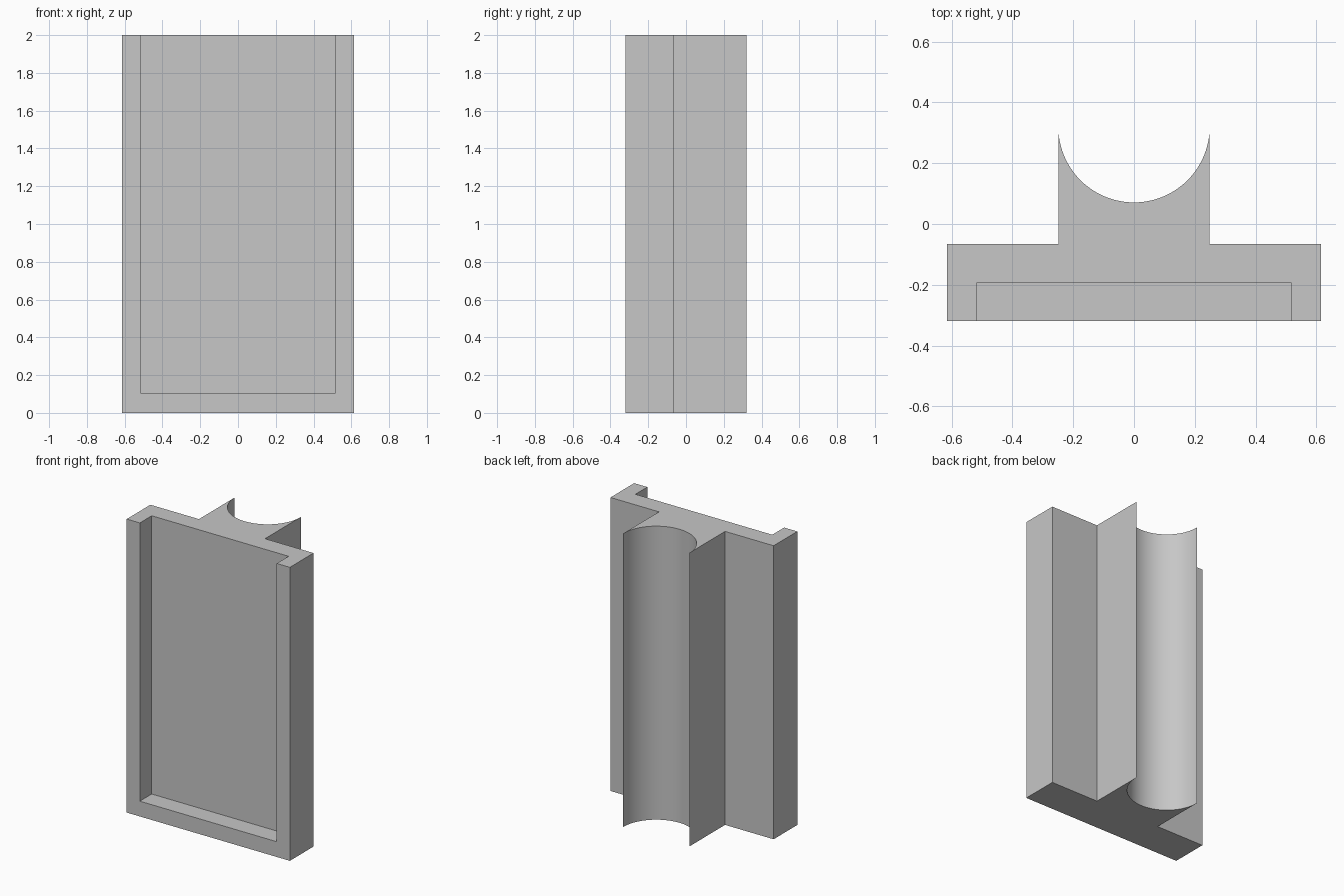
import bpy, bmesh, math

HEIGHT = 2.0
HALF_W, FRONT, BACK = 0.615, -0.32, -0.065    # plate
RADIUS, TIP = 0.249, 0.32                     # cradle groove
LIP, FLOOR = 0.516, -0.192                    # front recess
SEGMENTS = 48

old = bpy.data.objects.get("Cube")
if old:
    bpy.data.objects.remove(old, do_unlink=True)

grey = bpy.data.materials.new("light grey")
grey.use_nodes = True
colour = (0.57, 0.57, 0.57, 1)
grey.diffuse_color = colour
grey.node_tree.nodes["Principled BSDF"].inputs["Base Color"].default_value = colour


def extrude_profile(name, points, z0, z1):
    """Upright prism from a flat outline."""
    bm = bmesh.new()
    face = bm.faces.new([bm.verts.new((x, y, z0)) for x, y in points])
    out = bmesh.ops.extrude_face_region(bm, geom=[face])
    top = [v for v in out["geom"] if isinstance(v, bmesh.types.BMVert)]
    bmesh.ops.translate(bm, verts=top, vec=(0, 0, z1 - z0))
    bmesh.ops.recalc_face_normals(bm, faces=bm.faces)
    mesh = bpy.data.meshes.new(name)
    bm.to_mesh(mesh)
    bm.free()
    mesh.materials.append(grey)
    obj = bpy.data.objects.new(name, mesh)
    bpy.context.collection.objects.link(obj)
    return obj


# Plate with a half-round cradle on its back, as one outline
groove = []
for i in range(SEGMENTS + 1):
    a = math.pi * i / SEGMENTS
    groove.append((RADIUS * math.cos(a), TIP - RADIUS * math.sin(a)))
outline = [(-HALF_W, FRONT), (HALF_W, FRONT), (HALF_W, BACK), (RADIUS, BACK)]
outline += groove + [(-RADIUS, BACK), (-HALF_W, BACK)]
body = extrude_profile("cradle_plate", outline, 0, HEIGHT)

# Front recess, open at the top, with a lip on the sides and bottom
recess = [(-LIP, FRONT - 0.1), (LIP, FRONT - 0.1), (LIP, FLOOR), (-LIP, FLOOR)]
cutter = extrude_profile("recess_cutter", recess, 0.104, HEIGHT + 0.1)
cutter.hide_render = True

bpy.ops.object.select_all(action="DESELECT")
body.select_set(True)
bpy.context.view_layer.objects.active = body
cut = body.modifiers.new("recess", "BOOLEAN")
cut.operation = "DIFFERENCE"
cut.solver = "EXACT"
cut.object = cutter
bpy.ops.object.modifier_apply(modifier=cut.name)
bpy.data.objects.remove(cutter, do_unlink=True)

# Smooth groove, crisp corners
bpy.ops.object.shade_smooth_by_angle(angle=math.radians(30))
